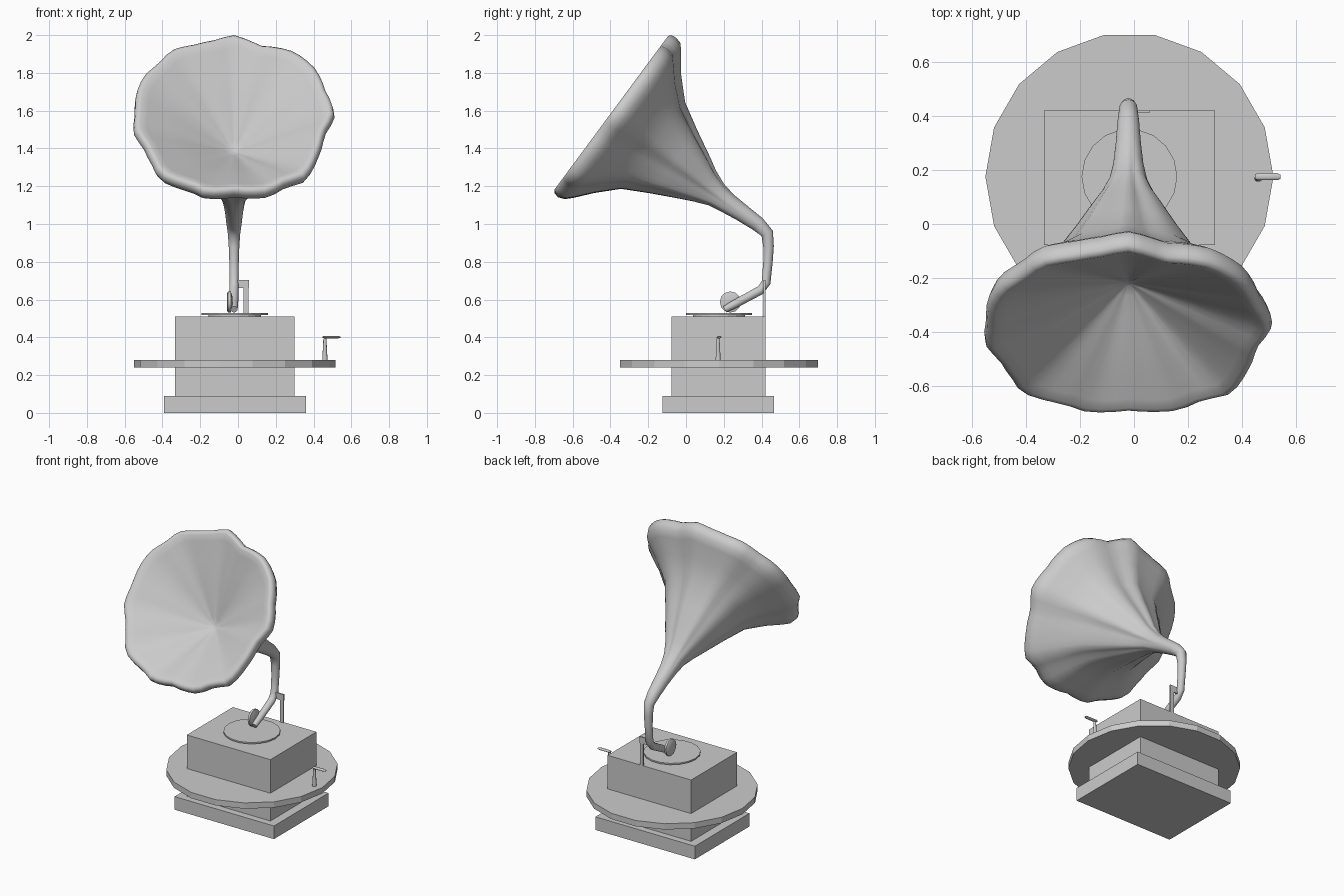
import bpy, bmesh, math
from mathutils import Vector

CX, CY = -0.017, 0.175      # shared axis of cabinet and turntable


def make(name, bm, smooth=0):
    bmesh.ops.recalc_face_normals(bm, faces=bm.faces[:])
    me = bpy.data.meshes.new(name)
    bm.to_mesh(me)
    bm.free()
    ob = bpy.data.objects.new(name, me)
    bpy.context.collection.objects.link(ob)
    if smooth:
        bpy.ops.object.select_all(action='DESELECT')
        ob.select_set(True)
        bpy.context.view_layer.objects.active = ob
        bpy.ops.object.shade_smooth_by_angle(angle=math.radians(smooth))
    return ob


def box(name, lo, hi):
    bm = bmesh.new()
    bmesh.ops.create_cube(bm, size=1)
    for v in bm.verts:
        v.co = Vector([lo[i] + (v.co[i] + 0.5) * (hi[i] - lo[i]) for i in range(3)])
    return make(name, bm)


def loft(name, rings, smooth=0):
    """Skin a list of equal-length point rings and cap both ends."""
    bm = bmesh.new()
    vs = [[bm.verts.new(p) for p in ring] for ring in rings]
    n = len(vs[0])
    for a, b in zip(vs, vs[1:]):
        for i in range(n):
            j = (i + 1) % n
            bm.faces.new((a[i], a[j], b[j], b[i]))
    bm.faces.new(vs[0][::-1])
    bm.faces.new(vs[-1])
    return make(name, bm, smooth)


def circle(c, u, v, r, n):
    c, u, v = Vector(c), Vector(u), Vector(v)
    return [c + r * (math.cos(2 * math.pi * i / n) * u + math.sin(2 * math.pi * i / n) * v)
            for i in range(n)]


def disc(name, r, z0, z1, n=18):
    return loft(name, [circle((CX, CY, z), (1, 0, 0), (0, 1, 0), r, n) for z in (z0, z1)])


# Cabinet
box("plinth", (-0.393, -0.125, 0), (0.36, 0.465, 0.09))
box("cabinet", (-0.333, -0.078, 0.09), (0.30, 0.42, 0.51))
disc("round_shelf", 0.533, 0.24, 0.28)

# Turntable
disc("platter", 0.14, 0.505, 0.52)
disc("record", 0.177, 0.518, 0.528)

# Winding crank
loft("crank_post", [circle((0.46, CY - 0.005, z), (1, 0, 0), (0, 1, 0), r, 10)
                    for z, r in ((0.28, 0.014), (0.395, 0.008))], 50)
loft("crank_handle", [circle((x, CY, 0.401), (0, 1, 0), (0, 0, 0.5), r, 10)
                      for x, r in ((0.448, 0.009), (0.46, 0.013), (0.53, 0.013), (0.542, 0.008))], 50)

# Support bracket behind the arm, with a collar hugging the tube
box("bracket_post", (0.03, 0.41, 0.505), (0.056, 0.42, 0.66))
box("bracket_top", (-0.015, 0.41, 0.66), (0.058, 0.42, 0.703))

# Sound box at the end of the arm
loft("sound_box", [circle((x, 0.235, 0.587), (0, 1, 0), (0, 0, 1), r, 12)
                   for x, r in ((-0.058, 0.046), (-0.052, 0.056), (-0.038, 0.056), (-0.03, 0.03))], 50)

# Outline of the fluted rim: angle, radius
RIM = [(-196, .535), (-182, .52), (-169, .538), (-157, .515), (-145, .528), (-135, .56),
       (-116, .525), (-107, .54), (-90, .507), (-70, .54), (-58, .52), (-47, .555),
       (-32, .515), (-14, .487), (1, .53), (18, .508), (36, .525), (53, .52), (73, .472),
       (90, .522), (103, .498), (115, .505), (128, .538), (140, .52), (152, .54), (164, .535)]


def rim_scale(deg):
    deg = (deg + 196) % 360 - 196
    for (a, r), (b, s) in zip(RIM, RIM[1:]):
        if a <= deg <= b:
            return (r + (s - r) * (deg - a) / (b - a)) / 0.52
    return 1.0


def horn_ring(y, z, r, tilt, fold, n=60):
    t = math.radians(tilt)
    up = Vector((0, math.cos(t), math.sin(t)))
    up.y, up.z = math.cos(t), math.sin(t)
    ring = []
    for i in range(n):
        a = 2 * math.pi * i / n
        k = r * (1 + fold * (rim_scale(math.degrees(a)) - 1))
        ring.append(Vector((-0.021, y, z)) + k * (math.cos(a) * Vector((1, 0, 0)) + math.sin(a) * up))
    return ring


# Arm, elbow and horn in one sweep: y, z, radius, section tilt, flute strength
ARM = [(0.205, 0.548, 0.018, -62, 0), (0.26, 0.577, 0.022, -62, 0), (0.395, 0.65, 0.024, -62, 0),
       (0.424, 0.69, 0.024, -20, 0), (0.434, 0.80, 0.025, 0, 0), (0.437, 0.88, 0.028, 5, 0),
       (0.43, 0.95, 0.033, 25, 0), (0.38, 1.00, 0.040, 48, 0)]
BELL = [(0.295, 1.06, 0.047, 53, 0), (0.22, 1.11, 0.056, 53.5, 0.3), (0.16, 1.155, 0.070, 53.5, 0.8),
        (0.10, 1.20, 0.10, 53.5, 1.3), (0.045, 1.245, 0.137, 53.5, 1.3),
        (-0.065, 1.33, 0.208, 53.5, 1.2), (-0.175, 1.415, 0.285, 53.5, 1.1),
        (-0.257, 1.475, 0.388, 53.5, 1), (-0.31, 1.52, 0.475, 53.5, 1)]
LIP = [(-0.335, 1.543, 0.513, 53.5, 1), (-0.365, 1.562, 0.525, 53.5, 1),
       (-0.388, 1.580, 0.520, 53.5, 1), (-0.397, 1.587, 0.506, 53.5, 1),
       (-0.397, 1.587, 0.490, 53.5, 1)]
# The inside is a shallower fluted cone that closes partway down the bell
INSIDE = [(-0.383, 1.573, 0.455, 53.5, 1), (-0.348, 1.533, 0.35, 53.5, 1.1),
          (-0.305, 1.483, 0.235, 53.5, 1.2), (-0.262, 1.433, 0.12, 53.5, 1.5),
          (-0.235, 1.402, 0.05, 53.5, 1.5), (-0.222, 1.388, 0.01, 53.5, 1)]
loft("horn_and_arm", [horn_ring(*p) for p in ARM + BELL + LIP + INSIDE], 80)
